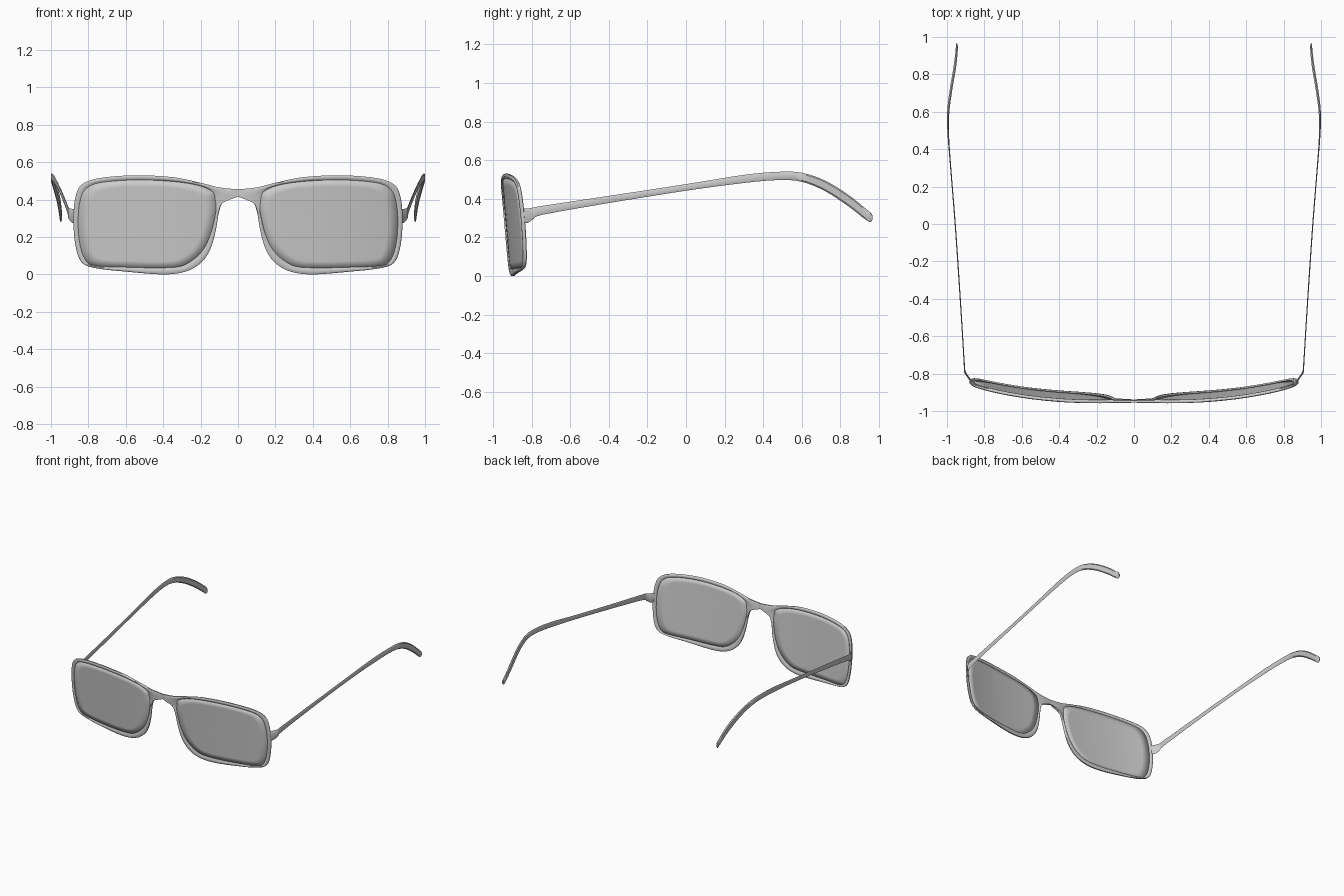
import bpy
import bmesh
from mathutils import Vector

default_cube = bpy.data.objects.get("Cube")
if default_cube:
    bpy.data.objects.remove(default_cube, do_unlink=True)


def make_material(name, value):
    material = bpy.data.materials.new(name)
    material.use_nodes = True
    colour = (value, value, value, 1)
    material.diffuse_color = colour
    material.node_tree.nodes["Principled BSDF"].inputs["Base Color"].default_value = colour
    return material


grey = make_material("plain grey", 0.6)


def smooth_path(points, steps, closed=False):
    """Catmull-Rom curve through points of any dimension."""
    points = [Vector(p) for p in points]
    count = len(points)
    result = []
    for i in range(count if closed else count - 1):
        if closed:
            a, b, c, d = (points[(i + k) % count] for k in (-1, 0, 1, 2))
        else:
            a, b, c, d = (points[min(max(i + k, 0), count - 1)] for k in (-1, 0, 1, 2))
        for s in range(steps):
            t = s / steps
            result.append(0.5 * (2 * b + (c - a) * t + (2 * a - 5 * b + 4 * c - d) * t ** 2
                                 + (3 * b - a - 3 * c + d) * t ** 3))
    if not closed:
        result.append(points[-1])
    return result


def front_surface(x, z, offset=0):
    """Place a front-plane point on the wrapped, tilted face of the glasses."""
    wrap = 0.09 * (max(x, 0) / 0.87) ** 2.6
    return Vector((x, -0.955 + wrap + 0.085 * (0.53 - z) + offset, z))


def skin(bm, rows, closed, keep=lambda quad: True):
    """Bridge neighbouring rows of vertices with quads."""
    for first, second in zip(rows, rows[1:]):
        n = len(first)
        for i in range(n if closed else n - 1):
            j = (i + 1) % n
            quad = (first[i], first[j], second[j], second[i])
            if keep(quad):
                bm.faces.new(quad)


def finish(bm, name, angle=0.7):
    """Turn the left half into a mirrored, smooth object."""
    bmesh.ops.recalc_face_normals(bm, faces=bm.faces)
    mesh = bpy.data.meshes.new(name)
    bm.to_mesh(mesh)
    bm.free()
    mesh.materials.append(grey)
    obj = bpy.data.objects.new(name, mesh)
    bpy.context.collection.objects.link(obj)
    mirror = obj.modifiers.new("Mirror", 'MIRROR')
    mirror.merge_threshold = 0.0005
    bpy.ops.object.select_all(action='DESELECT')
    bpy.context.view_layer.objects.active = obj
    obj.select_set(True)
    bpy.ops.object.shade_smooth_by_angle(angle=angle)
    return obj


# Outer outline from bridge top round to bridge underside
outer = smooth_path([
    (0, .455), (.1, .465), (.2, .49), (.35, .52), (.55, .53), (.74, .515),
    (.835, .48), (.87, .41), (.88, .29), (.87, .16), (.84, .07), (.77, .035),
    (.6, .015), (.4, 0), (.28, .015), (.2, .06), (.15, .13), (.12, .23),
    (.1, .34), (.07, .4), (0, .415)], 5)
# Lens outline, point for point beside the outer one
inner = smooth_path([
    (.122, .4), (.135, .44), (.21, .475), (.35, .497), (.55, .505), (.74, .49),
    (.815, .455), (.845, .39), (.855, .28), (.845, .16), (.815, .075), (.76, .046),
    (.59, .038), (.41, .035), (.3, .045), (.225, .09), (.175, .15), (.142, .23),
    (.123, .31), (.118, .345), (.118, .375)], 5)


# Frame: rounded rim and half bridge
def rim_row(bm, blend, offset):
    return [bm.verts.new(front_surface(*o.lerp(i, blend), offset))
            for o, i in zip(outer, inner)]


section = [(0, -.005), (.2, -.009), (.65, -.009), (1, -.003),
           (1, .003), (.65, .009), (.2, .009), (0, .005)]
bm = bmesh.new()
rows = [rim_row(bm, blend, offset) for blend, offset in section]
skin(bm, rows + rows[:1], True, lambda quad: any(v.co.x > 1e-6 for v in quad))
finish(bm, "frame", 0.9)

# Lenses: concentric rings closed by a small central face
bm = bmesh.new()
centre = Vector((.48, .27))
rows = [[bm.verts.new(front_surface(*p.lerp(centre, blend))) for p in inner]
        for blend in (0, .15, .3, .45, .6, .75, .9)]
skin(bm, rows, True)
bm.faces.new(rows[-1])
lenses = finish(bm, "lenses")
thickness = lenses.modifiers.new("Thickness", 'SOLIDIFY')
thickness.thickness = 0.005
thickness.offset = 0

# Temple arms with hinge end and ear hook: y, low z, high z, x, half thickness
stations = smooth_path([
    (-.845, .275, .35, .868, .006), (-.82, .275, .35, .885, .006),
    (-.79, .295, .355, .904, .005), (-.74, .318, .364, .908, .003),
    (-.4, .378, .415, .929, .003), (0, .442, .476, .956, .003),
    (.3, .482, .524, .98, .003), (.48, .497, .54, .993, .004),
    (.6, .488, .535, .993, .006), (.72, .44, .495, .978, .007),
    (.84, .362, .422, .958, .007), (.93, .292, .35, .948, .006),
    (.955, .28, .33, .948, .005), (.966, .292, .314, .949, .004)], 4)
bm = bmesh.new()
rows = []
for y, low, high, x, half in stations:
    edge = 0.15 * (high - low)
    # The ear hook leans along its downward run
    ring = [(-half, low + edge), (-half, high - edge), (0, high),
            (half, high - edge), (half, low + edge), (0, low)]
    rows.append([bm.verts.new((x + dx, y, z)) for dx, z in ring])
skin(bm, rows, True)
bm.faces.new(rows[0])
bm.faces.new(rows[-1])
finish(bm, "temple_arms")
